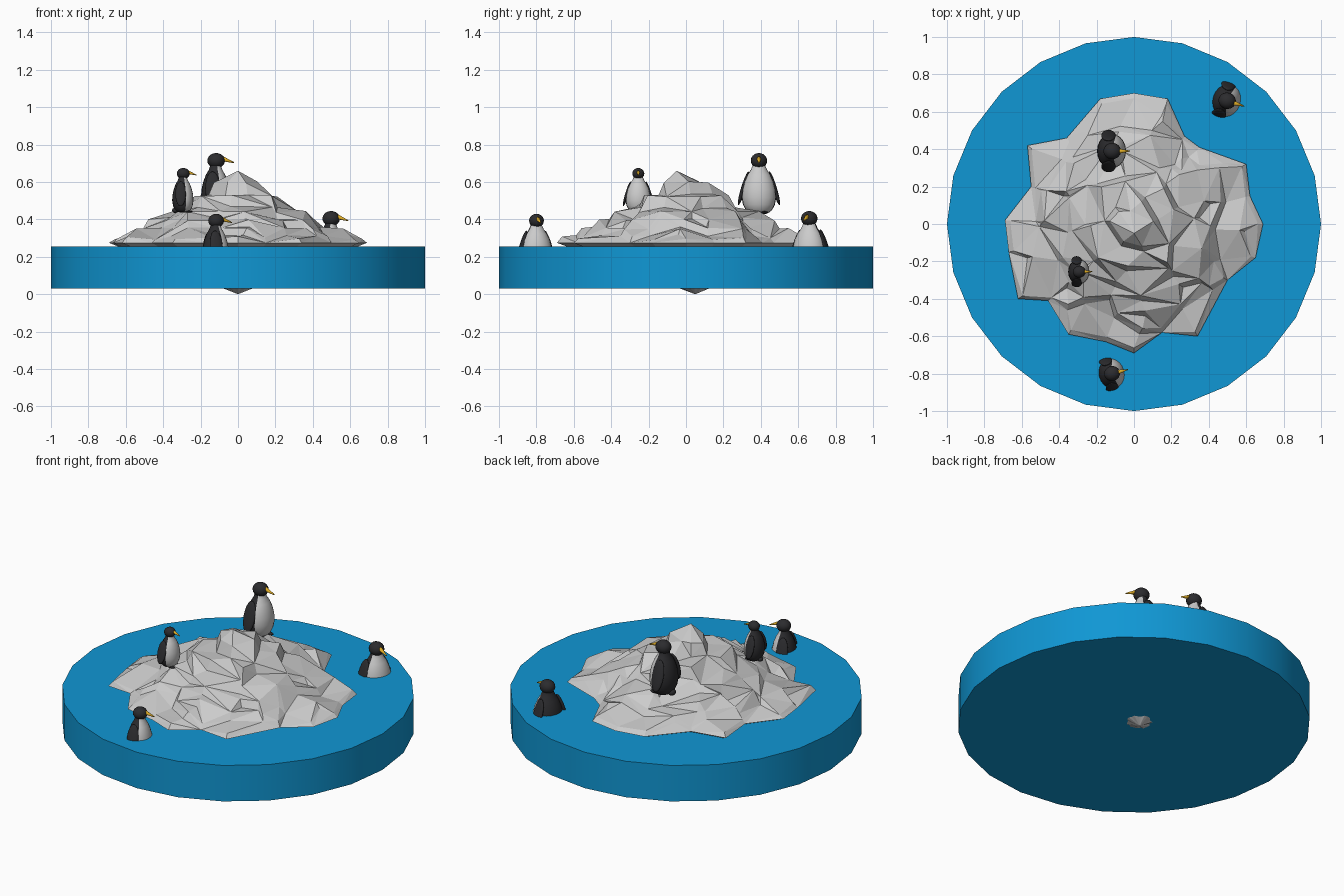
import bpy, bmesh, math, random
from mathutils import Matrix, Vector
from mathutils.geometry import delaunay_2d_cdt

if "Cube" in bpy.data.objects:
    bpy.data.objects.remove(bpy.data.objects["Cube"])

random.seed(7)


def material(name, r, g, b):
    m = bpy.data.materials.new(name)
    m.diffuse_color = (r, g, b, 1)
    m.use_nodes = True
    m.node_tree.nodes["Principled BSDF"].inputs["Base Color"].default_value = m.diffuse_color
    return m


BLUE = material("water_blue", 0.005, 0.31, 0.66)
BLACK = material("feather_black", 0.025, 0.025, 0.028)
WHITE = material("feather_white", 0.75, 0.75, 0.76)
GOLD = material("beak_gold", 0.75, 0.42, 0.02)


def finish(bm, name, mats=(), smooth=False, matrix=None):
    bmesh.ops.recalc_face_normals(bm, faces=bm.faces)
    me = bpy.data.meshes.new(name)
    for f in bm.faces:
        f.smooth = smooth
    bm.to_mesh(me)
    bm.free()
    for m in mats:
        me.materials.append(m)
    ob = bpy.data.objects.new(name, me)
    bpy.context.collection.objects.link(ob)
    if matrix:
        ob.matrix_world = matrix
    return ob


# Water disc
bpy.ops.mesh.primitive_cylinder_add(vertices=24, radius=1, depth=0.225, location=(0, 0, 0.1425))
water = bpy.context.object
water.name = "water_disc"
water.data.materials.append(BLUE)
bpy.ops.object.shade_smooth_by_angle(angle=math.radians(30))

# Rock island: irregular shoreline, terraces stepping up to a peak
SHORE = [(0.69, 0), (0.62, 0.15), (0.6, 0.32), (0.35, 0.41), (0.27, 0.47), (0.18, 0.67),
         (0, 0.7), (-0.18, 0.67), (-0.36, 0.46), (-0.57, 0.42), (-0.55, 0.2), (-0.69, 0.02),
         (-0.67, -0.15), (-0.62, -0.4), (-0.46, -0.41), (-0.35, -0.59), (-0.15, -0.63),
         (0, -0.69), (0.15, -0.58), (0.34, -0.6), (0.5, -0.3), (0.65, -0.18)]
POLAR = sorted((math.atan2(y, x) % math.tau, math.hypot(x, y)) for x, y in SHORE)
POLAR.append((math.tau, POLAR[0][1]))


def shore_radius(a):
    a %= math.tau
    for (a0, r0), (a1, r1) in zip(POLAR, POLAR[1:]):
        if a0 <= a <= a1:
            return r0 + (r1 - r0) * (a - a0) / (a1 - a0)
    return 0.65


pts = [Vector((x, y, 0.275)) for x, y in SHORE]
pts += [Vector((x * 0.96, y * 0.96, 0.30 + random.uniform(-0.01, 0.01))) for x, y in SHORE]
# fraction of shoreline, count, foot height, ledge height
TERRACES = [(0.83, 18, 0.315, 0.350), (0.70, 15, 0.355, 0.395), (0.58, 12, 0.405, 0.440),
            (0.42, 9, 0.465, 0.525), (0.22, 6, 0.53, 0.60)]
for frac, n, lo, hi in TERRACES:
    phase = random.random()
    for i in range(n):
        a = math.tau * (i + phase + random.uniform(-0.25, 0.25)) / n
        r = (0.5 * shore_radius(a) + 0.33) * frac + (0.035 if i % 2 else -0.035) * min(1, frac * 1.6)
        r = min(r, shore_radius(a) * 0.9)
        for rr, z in ((r, lo), (r - 0.028, hi)):
            b = a + random.uniform(-0.04, 0.04)
            pts.append(Vector((rr * math.cos(b), rr * math.sin(b), z + random.uniform(-0.006, 0.006))))
pts += [Vector((0, -0.05, 0.66)), Vector((-0.02, 0.07, 0.6))]

v2, _, tris, orig, _, _ = delaunay_2d_cdt([p.xy for p in pts], [], [list(range(len(SHORE)))], 1, 1e-5)
bm = bmesh.new()
vs = [bm.verts.new((p.x, p.y, pts[o[0]].z if o else 0.3)) for p, o in zip(v2, orig)]
for t in tris:
    bm.faces.new([vs[i] for i in t])
# submerged underside running down to a point
rim = [e for e in bm.edges if e.is_boundary]
tip = bm.verts.new((0, 0.05, 0))
for e in rim:
    bm.faces.new((*e.verts, tip))
finish(bm, "rock_island")


# Seabirds: unit height, facing +x, then scaled and placed
BODY = [(0.0, 0.02), (0.01, 0.15), (0.06, 0.215), (0.15, 0.262), (0.27, 0.285), (0.40, 0.275),
        (0.53, 0.24), (0.64, 0.19), (0.72, 0.135), (0.79, 0.105), (0.86, 0.09)]


def ellipsoid(name, mat, place, loc, scale, rot=Matrix()):
    bm = bmesh.new()
    bmesh.ops.create_uvsphere(bm, u_segments=16, v_segments=10, radius=1,
                              matrix=Matrix.Translation(loc) @ rot @ Matrix.Diagonal((*scale, 1)))
    return finish(bm, name, [mat], True, place)


def bird(label, x, y, base, height, turn):
    place = (Matrix.Translation((x, y, base)) @ Matrix.Rotation(math.radians(turn), 4, 'Z')
             @ Matrix.Scale(height, 4))
    # body with white front
    n = 20
    bm = bmesh.new()
    rings = [[bm.verts.new((0.84 * r * math.cos(math.tau * k / n), r * math.sin(math.tau * k / n), z))
              for k in range(n)] for z, r in BODY]
    for lo, hi in zip(rings, rings[1:]):
        for k in range(n):
            j = (k + 1) % n
            f = bm.faces.new((lo[k], lo[j], hi[j], hi[k]))
            c = f.calc_center_median()
            front = math.cos(math.tau * (k + 0.5) / n)
            f.material_index = 1 if front > 0.2 and 0.03 < c.z < 0.77 else 0
    bm.faces.new(rings[0])
    bm.faces.new(rings[-1])
    finish(bm, label + "_body", [BLACK, WHITE], True, place)
    # head, beak
    ellipsoid(label + "_head", BLACK, place, (0.01, 0, 0.875), (0.145, 0.135, 0.125))
    bm = bmesh.new()
    direction = Vector((0.22, 0, -0.075))
    bmesh.ops.create_cone(bm, cap_ends=True, segments=10, radius1=0.048, radius2=0.008, depth=0.24,
                          matrix=Matrix.Translation((0.19, 0, 0.88))
                          @ direction.to_track_quat('Z', 'Y').to_matrix().to_4x4())
    finish(bm, label + "_beak", [GOLD], True, place)
    # wings, feet and tail
    for side, s in (("left", 1), ("right", -1)):
        ellipsoid(f"{label}_{side}_wing", BLACK, place, (-0.05, s * 0.255, 0.42), (0.12, 0.04, 0.29),
                  Matrix.Rotation(s * math.radians(17), 4, 'X'))
        ellipsoid(f"{label}_{side}_foot", BLACK, place, (0.1, s * 0.09, 0.02), (0.12, 0.06, 0.025))
    ellipsoid(label + "_tail", BLACK, place, (-0.17, 0, 0.05), (0.07, 0.08, 0.06))


bird("tall_bird", -0.12, 0.39, 0.43, 0.325, 0)
bird("small_bird", -0.295, -0.255, 0.437, 0.238, 0)
bird("back_swimming_bird", 0.495, 0.66, 0.12, 0.325, -18)
bird("front_swimming_bird", -0.12, -0.8, 0.135, 0.295, 14)
